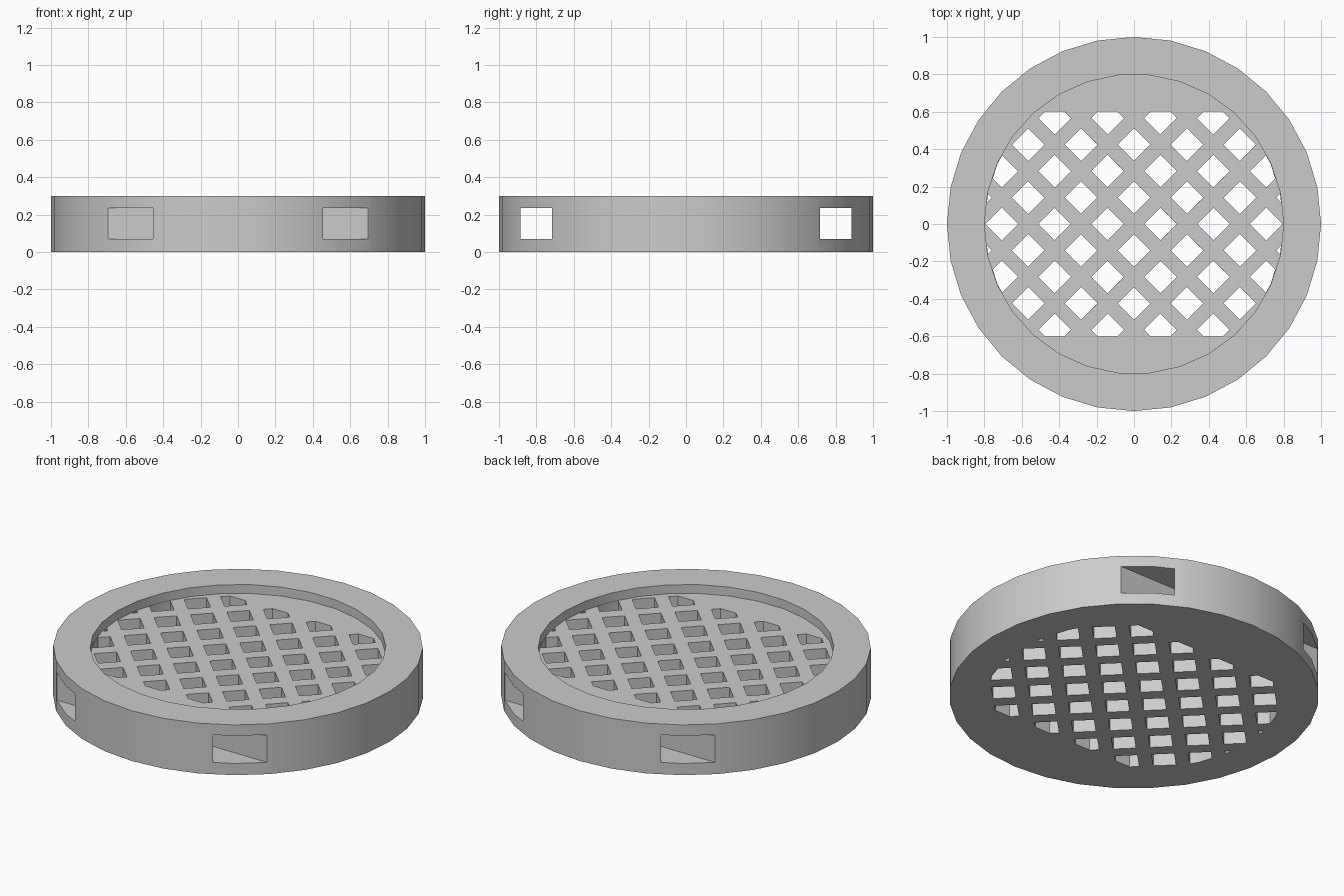
import bpy, bmesh, math
from mathutils import Vector, Matrix

if "Cube" in bpy.data.objects:
    bpy.data.objects.remove(bpy.data.objects["Cube"])

HEIGHT, FLOOR = 0.3, 0.247          # rim top and recessed floor
INNER_R, INNER_SIDES = 0.8, 30
STEP, HALF_DIAG, GRID_Y = 0.1414, 0.087, 0.602

grey = bpy.data.materials.new("light_grey")
grey.use_nodes = True
grey.diffuse_color = (0.6, 0.6, 0.6, 1)
grey.node_tree.nodes["Principled BSDF"].inputs["Base Color"].default_value = (0.6, 0.6, 0.6, 1)


def make_object(name, bm):
    bmesh.ops.recalc_face_normals(bm, faces=bm.faces)
    mesh = bpy.data.meshes.new(name)
    bm.to_mesh(mesh)
    bm.free()
    mesh.materials.append(grey)
    obj = bpy.data.objects.new(name, mesh)
    bpy.context.collection.objects.link(obj)
    return obj


def ring_points(radius, sides, z):
    return [(radius * math.cos(math.tau * i / sides),
             radius * math.sin(math.tau * i / sides), z) for i in range(sides)]


def extrude_up(bm, height):
    """Turn every flat face into a prism."""
    out = bmesh.ops.extrude_face_region(bm, geom=bm.faces[:])
    verts = [g for g in out["geom"] if isinstance(g, bmesh.types.BMVert)]
    bmesh.ops.translate(bm, verts=verts, vec=(0, 0, height))


def prism(name, points, height):
    bm = bmesh.new()
    bm.faces.new([bm.verts.new(p) for p in points])
    extrude_up(bm, height)
    return make_object(name, bm)


def cut(target, cutter):
    mod = target.modifiers.new("cut", "BOOLEAN")
    mod.operation = "DIFFERENCE"
    mod.solver = "EXACT"
    mod.object = cutter
    bpy.context.view_layer.objects.active = target
    bpy.ops.object.modifier_apply(modifier=mod.name)
    bpy.data.objects.remove(cutter)


# Solid disc with a shallow round recess
disc = prism("round_grate", ring_points(1, 32, 0), HEIGHT)
cut(disc, prism("recess_cutter", ring_points(INNER_R, INNER_SIDES, FLOOR), 0.2))

# Lattice of diamond holes, trimmed to the recess and two straight edges
bm = bmesh.new()
for i in range(-7, 8):
    for j in range(-4, 5):
        if (i + j) % 2:
            x, y, d = i * STEP, j * STEP, HALF_DIAG
            bm.faces.new([bm.verts.new((x + a * d, y + b * d, -0.1))
                          for a, b in ((1, 0), (0, 1), (-1, 0), (0, -1))])
planes = [(Vector((0, s, 0)), GRID_Y) for s in (1, -1)]
apothem = (INNER_R - 0.002) * math.cos(math.pi / INNER_SIDES)
for i in range(INNER_SIDES):
    a = math.tau * (i + 0.5) / INNER_SIDES
    planes.append((Vector((math.cos(a), math.sin(a), 0)), apothem))
for normal, dist in planes:
    bmesh.ops.bisect_plane(bm, geom=bm.verts[:] + bm.edges[:] + bm.faces[:],
                           plane_co=normal * dist, plane_no=normal, clear_outer=True)
extrude_up(bm, FLOOR + 0.12)
cut(disc, make_object("lattice_cutter", bm))

# Two straight strap tunnels running side to side
for side in (-1, 1):
    bm = bmesh.new()
    bmesh.ops.create_cube(bm, size=1, matrix=Matrix.Translation((0, side * 0.801, 0.1525))
                          @ Matrix.Diagonal((2.4, 0.168, 0.165, 1)))
    cut(disc, make_object("tunnel_cutter", bm))

# Smooth the round walls, keep the edges crisp
bpy.ops.object.select_all(action="DESELECT")
disc.select_set(True)
bpy.context.view_layer.objects.active = disc
bpy.ops.object.shade_smooth_by_angle(angle=math.radians(30))
